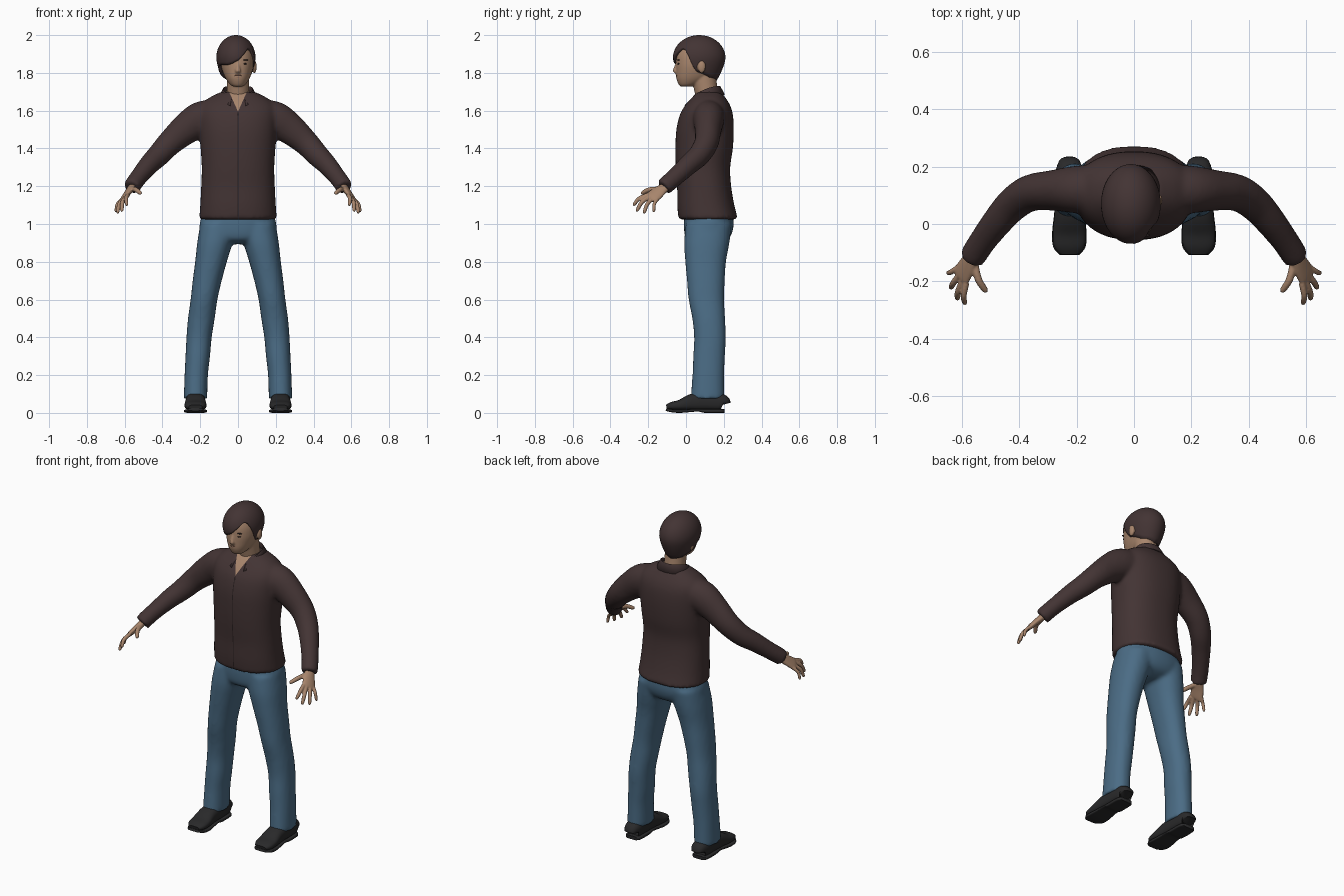
import bpy, bmesh, math
from mathutils import Vector, Matrix

if "Cube" in bpy.data.objects:
    bpy.data.objects.remove(bpy.data.objects["Cube"])


def material(name, rgb):
    m = bpy.data.materials.new(name)
    m.diffuse_color = (*rgb, 1)
    m.use_nodes = True
    m.node_tree.nodes["Principled BSDF"].inputs["Base Color"].default_value = m.diffuse_color
    return m


BROWN = material("dark brown", (0.056, 0.034, 0.034))
SEAM = material("seam shadow", (0.022, 0.014, 0.014))
DENIM = material("denim blue", (0.07, 0.15, 0.235))
SKIN = material("skin", (0.39, 0.235, 0.15))
LIP = material("lips", (0.27, 0.13, 0.09))
BLACK = material("shoe black", (0.022, 0.022, 0.023))


def loft(bm, rings, flat=False, ref=(1, 0, 0), n=28, p=2.0, s=1, steps=4):
    """Smooth closed skin through rings (x, y, z, radius a, radius b)."""
    R = [Vector(r) for r in rings]
    pts = []
    for i in range(len(R) - 1):
        a, b, c, d = R[max(i - 1, 0)], R[i], R[i + 1], R[min(i + 2, len(R) - 1)]
        for k in range(steps):
            t = k / steps
            pts.append(0.5 * (2 * b + (c - a) * t + (2 * a - 5 * b + 4 * c - d) * t * t
                              + (3 * b - a - 3 * c + d) * t ** 3))
    pts.append(R[-1])
    loops = []
    for i, q in enumerate(pts):
        t = Vector((0, 0, 1))
        if not flat:
            t = (pts[min(i + 1, len(pts) - 1)] - pts[max(i - 1, 0)]).to_3d().normalized()
        u = Vector(ref)
        u = (u - t * u.dot(t)).normalized()
        v = t.cross(u)
        loop = []
        for k in range(n):
            ca, sa = math.cos(2 * math.pi * k / n), math.sin(2 * math.pi * k / n)
            ca = math.copysign(abs(ca) ** (2 / p), ca)
            sa = math.copysign(abs(sa) ** (2 / p), sa)
            w = q.to_3d() + u * q[3] * ca + v * q[4] * sa
            loop.append(bm.verts.new((w.x * s, w.y, w.z)))
        loops.append(loop)
    for A, B in zip(loops, loops[1:]):
        for k in range(n):
            bm.faces.new((A[k], A[(k + 1) % n], B[(k + 1) % n], B[k]))
    bm.faces.new(loops[0][::-1])
    bm.faces.new(loops[-1])


def blob(bm, c, r):
    m = Matrix.Translation(c) @ Matrix.Diagonal((*r, 1))
    bmesh.ops.create_uvsphere(bm, u_segments=20, v_segments=12, radius=1, matrix=m)


def finish(name, bm, mats, voxel=0, smooth=0, sharp=50):
    bmesh.ops.recalc_face_normals(bm, faces=bm.faces)
    me = bpy.data.meshes.new(name)
    bm.to_mesh(me)
    bm.free()
    ob = bpy.data.objects.new(name, me)
    bpy.context.collection.objects.link(ob)
    if voxel:  # fuse overlapping shells into one skin
        rm = ob.modifiers.new("fuse", 'REMESH')
        rm.mode, rm.voxel_size = 'VOXEL', voxel
        sm = ob.modifiers.new("soften", 'SMOOTH')
        sm.factor, sm.iterations = 0.5, smooth
        dg = bpy.context.evaluated_depsgraph_get()
        me = bpy.data.meshes.new_from_object(ob.evaluated_get(dg))
        ob.modifiers.clear()
        ob.data = me
    me.materials.clear()
    for m in mats:
        me.materials.append(m)
    me.shade_smooth()
    me.set_sharp_from_angle(angle=math.radians(sharp))
    return ob


# Shirt: torso and both sleeves fused
bm = bmesh.new()
loft(bm, [(0, .118, 1.024, .206, .158), (0, .105, 1.1, .2, .151), (0, .096, 1.2, .195, .143),
          (0, .09, 1.3, .192, .144), (0, .096, 1.4, .198, .152), (0, .101, 1.5, .205, .152),
          (0, .108, 1.58, .208, .14), (0, .115, 1.63, .195, .118), (0, .12, 1.67, .15, .088),
          (0, .123, 1.70, .088, .062)], flat=True, n=48, p=2.3)
for s in (1, -1):
    loft(bm, [(.12, .12, 1.575, .085, .085), (.2, .12, 1.553, .083, .094), (.28, .117, 1.5, .071, .082),
              (.36, .108, 1.43, .064, .068), (.42, .07, 1.365, .059, .061), (.47, .015, 1.315, .054, .054),
              (.52, -.05, 1.255, .049, .047), (.55, -.095, 1.215, .047, .046),
              (.563, -.118, 1.193, .046, .046)], ref=(0, 1, 0), s=s)
shirt = finish("shirt", bm, [BROWN, SKIN, SEAM], voxel=.011, smooth=6, sharp=60)

# Open neck and button seam, cut cleanly into the shirt front
V0, SLOPE = 1.595, 0.45
bm = bmesh.new()
bm.from_mesh(shirt.data)
cuts = [((0, 0, V0), (1, 0, -SLOPE), True), ((0, 0, V0), (-1, 0, -SLOPE), True),
        ((.0025, 0, 0), (1, 0, 0), False), ((-.0025, 0, 0), (1, 0, 0), False)]
for co, no, upper in cuts:
    fs = [f for f in bm.faces if f.calc_center_median().y < .08
          and abs(f.calc_center_median().x) < .09 and (f.calc_center_median().z > V0 - .02) == upper]
    geom = set(fs) | {e for f in fs for e in f.edges} | {v for f in fs for v in f.verts}
    bmesh.ops.bisect_plane(bm, geom=list(geom), plane_co=co, plane_no=no)
for f in bm.faces:
    c = f.calc_center_median()
    if c.y < .08 and c.z > V0 and abs(c.x) < SLOPE * (c.z - V0):
        f.material_index = 1
    elif c.y < .05 and 1.04 < c.z < V0 and abs(c.x) < .0025:
        f.material_index = 2
bm.to_mesh(shirt.data)
bm.free()

# Collar: folded strip around the neck, open in front
bm = bmesh.new()
rows = [[], [], []]
for k in range(41):
    a = math.radians(24 + k * 312 / 40)
    c = (1 + math.cos(a)) / 2
    top = 1.727 - .055 * c * c
    for row, rx, ry, z in ((0, .072, .066, top - .05), (1, .079, .072, top),
                           (2, .1, .092 + .037 * c, top - .043 - .008 * c)):
        rows[row].append(bm.verts.new((rx * math.sin(a), .11 - ry * math.cos(a), z)))
for A, B in zip(rows, rows[1:]):
    for k in range(40):
        bm.faces.new((A[k], A[k + 1], B[k + 1], B[k]))
collar = finish("collar", bm, [BROWN], sharp=40)
md = collar.modifiers.new("cloth", 'SOLIDIFY')
md.thickness, md.offset = .007, 0

# Trousers: hips and both legs fused
bm = bmesh.new()
loft(bm, [(0, .12, 1.06, .185, .128), (0, .12, .98, .205, .131), (0, .113, .92, .17, .112),
          (0, .11, .893, .07, .06)], flat=True, n=48, p=2.2)
for s in (1, -1):
    loft(bm, [(.1, .12, 1.0, .1, .122), (.122, .11, .9, .094, .12), (.143, .104, .8, .084, .108),
              (.163, .105, .7, .077, .1), (.18, .108, .6, .071, .094), (.194, .12, .5, .071, .087),
              (.206, .127, .4, .067, .084), (.213, .122, .3, .065, .084), (.221, .118, .2, .062, .084),
              (.225, .113, .075, .062, .089)], flat=True, p=2.2, s=s)
finish("trousers", bm, [DENIM], voxel=.011, smooth=6, sharp=60)

for s, side in ((1, "left"), (-1, "right")):
    # Shoe upper and sole with heel
    bm = bmesh.new()
    loft(bm, [(.225, .203, .045, .034, .03), (.225, .19, .055, .046, .045), (.225, .1, .06, .051, .05),
              (.225, .03, .055, .053, .045), (.225, -.03, .041, .058, .029), (.225, -.075, .036, .054, .022),
              (.225, -.103, .03, .036, .013)], p=2.6, s=s)
    loft(bm, [(.225, .203, .01, .036, .01), (.225, .18, .01, .05, .01), (.225, .1, .01, .051, .01),
              (.225, .06, .014, .05, .007), (.225, -.03, .009, .06, .009), (.225, -.08, .012, .056, .008),
              (.225, -.106, .018, .035, .007)], p=5, s=s)
    finish(side + "_shoe", bm, [BLACK])

    # Hand: flat palm, four fingers, thumb
    bm = bmesh.new()
    across = (-.03, -.065, .025)
    loft(bm, [(.543, -.08, 1.222, .026, .021), (.56, -.11, 1.196, .028, .02), (.58, -.145, 1.17, .037, .017),
              (.6, -.178, 1.142, .041, .014), (.604, -.188, 1.134, .036, .009)], ref=across, s=s)
    fingers = [((.584, -.205, 1.153), (.59, -.281, 1.1)), ((.594, -.192, 1.146), (.617, -.264, 1.068)),
               ((.604, -.172, 1.138), (.64, -.225, 1.058)), ((.614, -.152, 1.131), (.65, -.172, 1.064)),
               ((.556, -.135, 1.185), (.515, -.239, 1.163))]
    for i, (a, b) in enumerate(fingers):
        a, b = Vector(a), Vector(b)
        mid = (a + b) / 2 + Vector((.006, -.006, .008))
        r = (.0115, .012, .0115, .010, .0135)[i]
        loft(bm, [(*a, r, r), (*mid, r * .95, r * .95), (*(a.lerp(b, .9)), r * .8, r * .8),
                  (*b, r * .4, r * .4)], ref=across, n=12, s=s)
    finish(side + "_hand", bm, [SKIN], voxel=.004, smooth=3, sharp=80)

# Neck and head
bm = bmesh.new()
loft(bm, [(0, .125, 1.62, .062, .062), (0, .107, 1.7, .06, .062), (0, .09, 1.8, .06, .068)], flat=True)
loft(bm, [(-.001, .0, 1.727, .02, .026), (-.001, .012, 1.738, .04, .05), (-.002, .038, 1.77, .063, .089),
          (-.003, .054, 1.81, .079, .107), (-.004, .063, 1.85, .087, .116), (-.006, .07, 1.9, .086, .118),
          (-.009, .07, 1.95, .066, .096), (-.01, .07, 1.98, .035, .055)], flat=True, n=36, p=2.15)
# Nose and ears
loft(bm, [(0, -.045, 1.858, .007, .008), (0, -.054, 1.83, .01, .01), (0, -.058, 1.81, .015, .012),
          (0, -.051, 1.798, .012, .008)], flat=True, n=16)
for s in (1, -1):
    blob(bm, (-.003 + s * .09, .083, 1.832), (.012, .021, .034))
finish("head", bm, [SKIN], voxel=.005, smooth=4, sharp=80)

# Lips, eyes and brows
bm = bmesh.new()
blob(bm, (-.001, -.046, 1.786), (.022, .008, .004))
blob(bm, (-.001, -.044, 1.777), (.018, .008, .004))
finish("lips", bm, [LIP])
bm = bmesh.new()
for s in (1, -1):
    blob(bm, (-.003 + s * .037, -.038, 1.848), (.014, .008, .004))
    blob(bm, (-.003 + s * .039, -.039, 1.868), (.018, .007, .0035))
finish("eyes_and_brows", bm, [SEAM])

# Hair: shell with a side-swept hairline, given as angle from the front and height
LINE = [(-180, 1.755), (-130, 1.768), (-100, 1.79), (-84, 1.8), (-74, 1.835), (-55, 1.842), (-28, 1.841),
        (-10, 1.85), (8, 1.868), (25, 1.9), (42, 1.93), (55, 1.925), (66, 1.89), (76, 1.83),
        (84, 1.805), (100, 1.795), (130, 1.768), (180, 1.755)]


def hairline(a):
    for (a0, z0), (a1, z1) in zip(LINE, LINE[1:]):
        if a <= a1:
            return z0 + (z1 - z0) * (a - a0) / (a1 - a0)


bm = bmesh.new()
N, M = 90, 16
grid = []
for j in range(M + 1):
    row = []
    for k in range(N):
        deg = -180 + 360 * k / N
        zb = hairline(deg)
        z = zb + (2.0 - zb) * math.sin(j / M * math.pi / 2)
        if z > 1.88:
            f = math.sqrt(max(0, 1 - ((z - 1.88) / .12) ** 2))
        else:
            f = 1 - .33 * ((1.88 - z) / .12) ** 1.5
        a = math.radians(deg)
        row.append(bm.verts.new((-.011 + .104 * f * math.sin(a), .07 - .139 * f * math.cos(a), z)))
    grid.append(row)
for A, B in zip(grid, grid[1:]):
    for k in range(N):
        bm.faces.new((A[k], A[(k + 1) % N], B[(k + 1) % N], B[k]))
bmesh.ops.remove_doubles(bm, verts=bm.verts, dist=.0002)
hair = finish("hair", bm, [BROWN])
md = hair.modifiers.new("depth", 'SOLIDIFY')
md.thickness, md.offset = .016, -1
